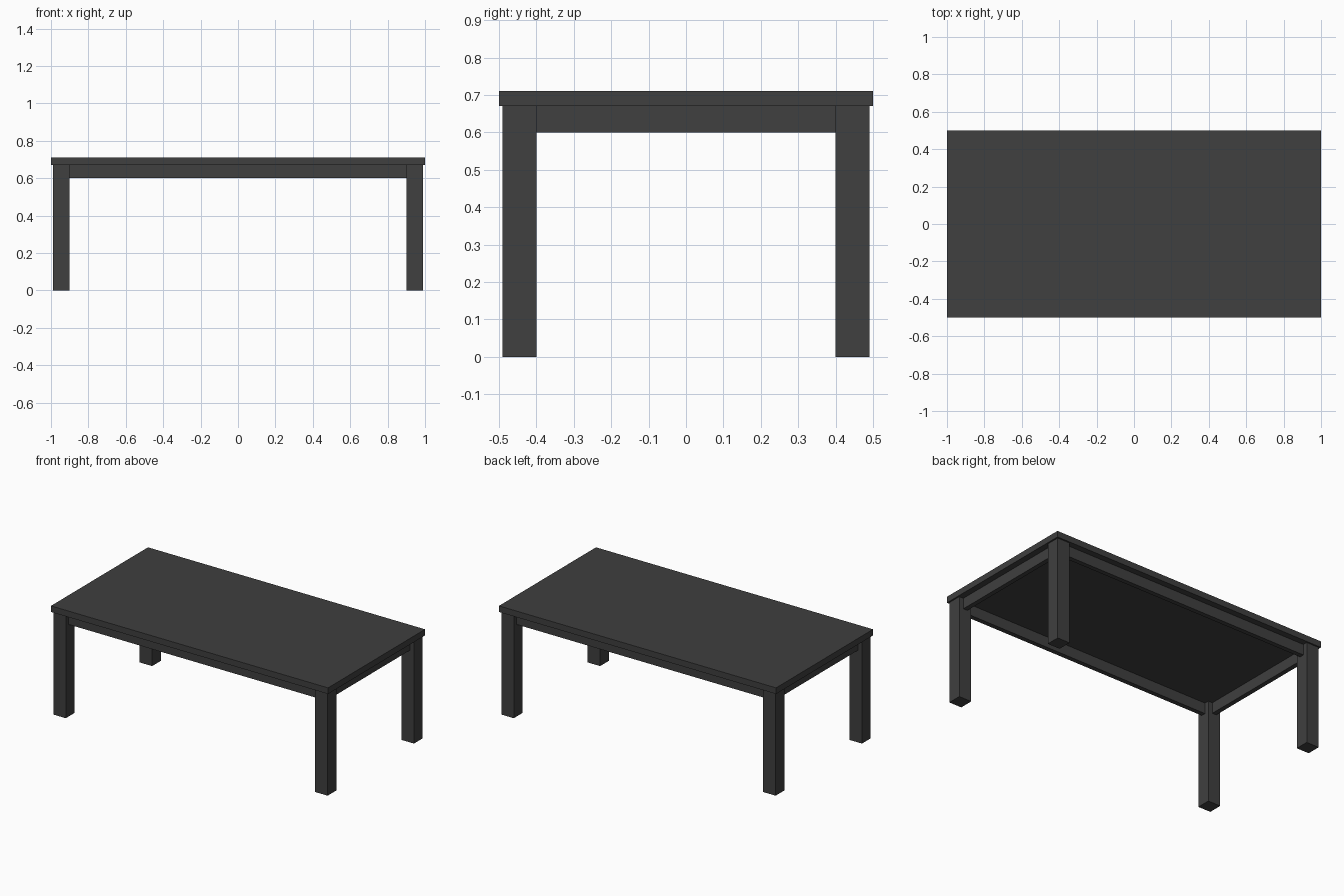
import bpy

if "Cube" in bpy.data.objects:
    bpy.data.objects.remove(bpy.data.objects["Cube"])

dark = bpy.data.materials.new("dark_finish")
dark.diffuse_color = (0.05, 0.05, 0.05, 1)
dark.use_nodes = True
dark.node_tree.nodes["Principled BSDF"].inputs["Base Color"].default_value = dark.diffuse_color


def box(name, x, y, z):
    """Box spanning the (min, max) ranges x, y, z."""
    bpy.ops.mesh.primitive_cube_add(size=1, location=[sum(r) / 2 for r in (x, y, z)])
    ob = bpy.context.object
    ob.name = name
    ob.scale = [r[1] - r[0] for r in (x, y, z)]
    bpy.ops.object.transform_apply(location=False, rotation=False, scale=True)
    ob.data.materials.append(dark)
    return ob


def span(side, inner, outer):
    return tuple(sorted((side * inner, side * outer)))


TOP_Z, UNDER_Z, APRON_Z = 0.71, 0.67, 0.60

# Table top
box("table_top", (-1, 1), (-0.5, 0.5), (UNDER_Z, TOP_Z))

# Corner legs
for sx, side in ((-1, "left"), (1, "right")):
    for sy, end in ((-1, "front"), (1, "back")):
        box(f"{end}_{side}_leg", span(sx, 0.90, 0.99), span(sy, 0.40, 0.49), (0, UNDER_Z))

# Aprons between the legs, set in from the leg faces
for s, long_name, short_name in ((-1, "front", "left"), (1, "back", "right")):
    box(f"{long_name}_apron", (-0.90, 0.90), span(s, 0.43, 0.46), (APRON_Z, UNDER_Z))
    box(f"{short_name}_apron", span(s, 0.93, 0.96), (-0.40, 0.40), (APRON_Z, UNDER_Z))
